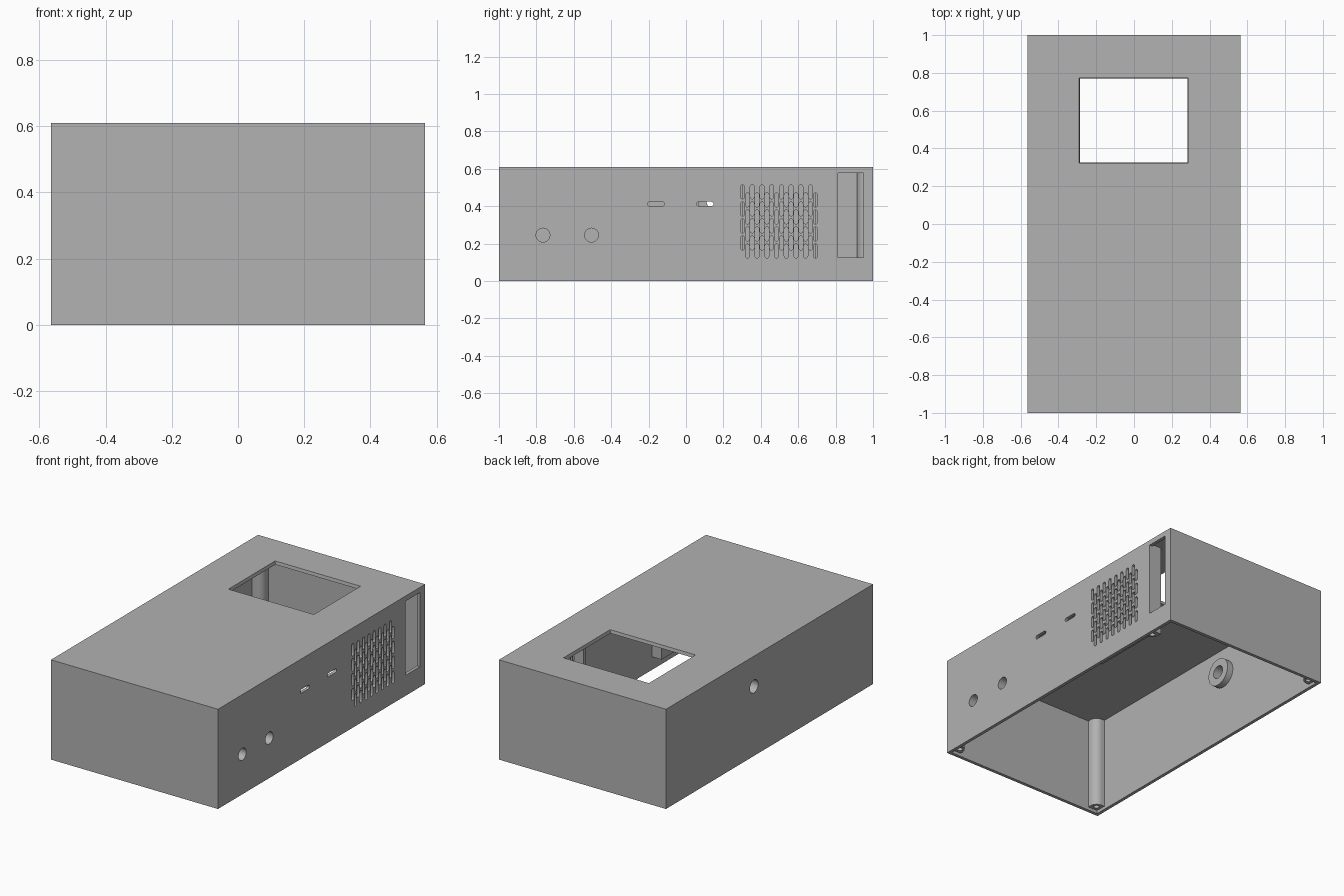
import bpy, bmesh
from math import pi, sin, cos
from mathutils import Vector

cube = bpy.data.objects.get("Cube")
if cube:
    bpy.data.objects.remove(cube)

grey = bpy.data.materials.new("matte_grey")
grey.use_nodes = True
grey.diffuse_color = (0.445, 0.445, 0.445, 1)
grey.node_tree.nodes["Principled BSDF"].inputs["Base Color"].default_value = grey.diffuse_color

X, Y, Z = 0.565, 1.0, 0.61   # half width, half length, height
WALL = 0.02


def prism(bm, pts, lo, hi, axis, taper=1.0):
    """Extrude a closed 2D profile along x or z; taper scales the low end."""
    mid = sum((Vector(p) for p in pts), Vector((0, 0))) / len(pts)

    def ring(level, scale):
        out = []
        for p in pts:
            u, v = mid + (Vector(p) - mid) * scale
            out.append(bm.verts.new((level, u, v) if axis == "x" else (u, v, level)))
        return out
    a, b = ring(lo, taper), ring(hi, 1.0)
    faces = [bm.faces.new(a), bm.faces.new(b)]
    n = len(pts)
    for i in range(n):
        j = (i + 1) % n
        faces.append(bm.faces.new((a[i], a[j], b[j], b[i])))
    bmesh.ops.recalc_face_normals(bm, faces=faces)


def rect(u0, u1, v0, v1):
    return [(u0, v0), (u1, v0), (u1, v1), (u0, v1)]


def circle(u, v, r, n=32):
    return [(u + r * cos(2 * pi * i / n), v + r * sin(2 * pi * i / n)) for i in range(n)]


def capsule(u, v, length, width, upright, n=6):
    r, half = width / 2, (length - width) / 2
    pts = []
    for side in (0, 1):
        shift = half if side == 0 else -half
        for i in range(n + 1):
            t = pi * (side + i / n)
            a, b = r * cos(t), r * sin(t) + shift
            pts.append((u + a, v + b) if upright else (u + b, v + a))
    return pts


def make(name, bm):
    mesh = bpy.data.meshes.new(name)
    bm.to_mesh(mesh)
    bm.free()
    ob = bpy.data.objects.new(name, mesh)
    bpy.context.collection.objects.link(ob)
    mesh.materials.append(grey)
    return ob


def part(name, pts, lo, hi, axis):
    bm = bmesh.new()
    prism(bm, pts, lo, hi, axis)
    return make(name, bm)


def cut(target, cutters):
    """Subtract the cutters and bake the result."""
    for c in cutters:
        mod = target.modifiers.new("cut", "BOOLEAN")
        mod.operation, mod.solver, mod.object = "DIFFERENCE", "EXACT", c
    graph = bpy.context.evaluated_depsgraph_get()
    mesh = bpy.data.meshes.new_from_object(target.evaluated_get(graph))
    target.modifiers.clear()
    target.data = mesh


# Cutters: hollow interior, display window and side openings
hollow = part("hollow_cutter", rect(-X + WALL, X - WALL, -Y + WALL, Y - WALL), -0.1, Z - WALL, "z")

bm = bmesh.new()
prism(bm, rect(-0.292, 0.288, 0.322, 0.775), Z - 0.03, Z + 0.005, "z", 0.975)
window = make("window_cutter", bm)

bm = bmesh.new()
for y in (-0.765, -0.505):
    prism(bm, circle(y, 0.245, 0.037), 0.4, 0.7, "x")
for y in (-0.16, 0.102):
    prism(bm, capsule(y, 0.412, 0.09, 0.023, False), 0.4, 0.7, "x")
for col in range(16):
    top = 0.476 if col % 2 == 0 else 0.433
    for row in range(4):
        prism(bm, capsule(0.302 + col * 0.026, top - row * 0.091, 0.075, 0.022, True), 0.4, 0.7, "x")
prism(bm, rect(0.812, 0.95, 0.125, 0.578), 0.4, 0.7, "x")
prism(bm, circle(0.15, 0.425, 0.04), -0.7, -0.4, "x")
openings = make("openings_cutter", bm)

# Main shell, open underneath
shell = part("case_shell", rect(-X, X, -Y, Y), 0, Z, "z")
cut(shell, [hollow, window, openings])

# Thick pad behind the two round holes
pad = part("button_pad", rect(-0.83, -0.45, 0.08, 0.40), 0.48, X - WALL, "x")
cut(pad, [openings])

# Ring around the hole on the opposite wall
boss = part("cable_boss", circle(0.15, 0.425, 0.085, 48), -X + WALL, -X + 0.06, "x")
cut(boss, [openings])

# Frame around the vent on the inside
frame = part("vent_frame", rect(0.285, 0.71, 0.05, 0.58), 0.48, X - WALL, "x")
frame_hole = part("frame_cutter", rect(0.305, 0.69, 0.07, 0.56), 0.4, 0.7, "x")
cut(frame, [frame_hole])

# Screw posts: the back one beside the tall opening is moved forward
SIZE, ROUND = 0.07, 0.045
posts = {
    "front_left_post": (X - 0.015, -Y + 0.015, -1, 1),
    "front_right_post": (-X + 0.015, -Y + 0.015, 1, 1),
    "back_right_post": (-X + 0.015, Y - 0.015, 1, -1),
    "back_left_post": (X - 0.015, 0.812, -1, -1),
}
helpers = [hollow, window, openings, frame_hole]
for name, (cx, cy, sx, sy) in posts.items():
    pts = [(0, 0), (SIZE, 0)]
    for i in range(9):
        t = pi / 2 * i / 8
        pts.append((SIZE - ROUND + ROUND * cos(t), SIZE - ROUND + ROUND * sin(t)))
    pts.append((0, SIZE))
    post = part(name, [(cx + sx * u, cy + sy * v) for u, v in pts], 0.02, Z - 0.015, "z")
    hole = part("screw_cutter", circle(cx + sx * 0.037, cy + sy * 0.037, 0.016, 20), -0.1, 0.15, "z")
    cut(post, [hole])
    helpers.append(hole)

for h in helpers:
    bpy.data.objects.remove(h)

# Smooth the round parts, keep the edges sharp
bpy.ops.object.select_all(action="DESELECT")
for ob in [shell, pad, boss] + [bpy.data.objects[n] for n in posts]:
    ob.select_set(True)
    bpy.context.view_layer.objects.active = ob
bpy.ops.object.shade_smooth_by_angle(angle=pi / 6)
